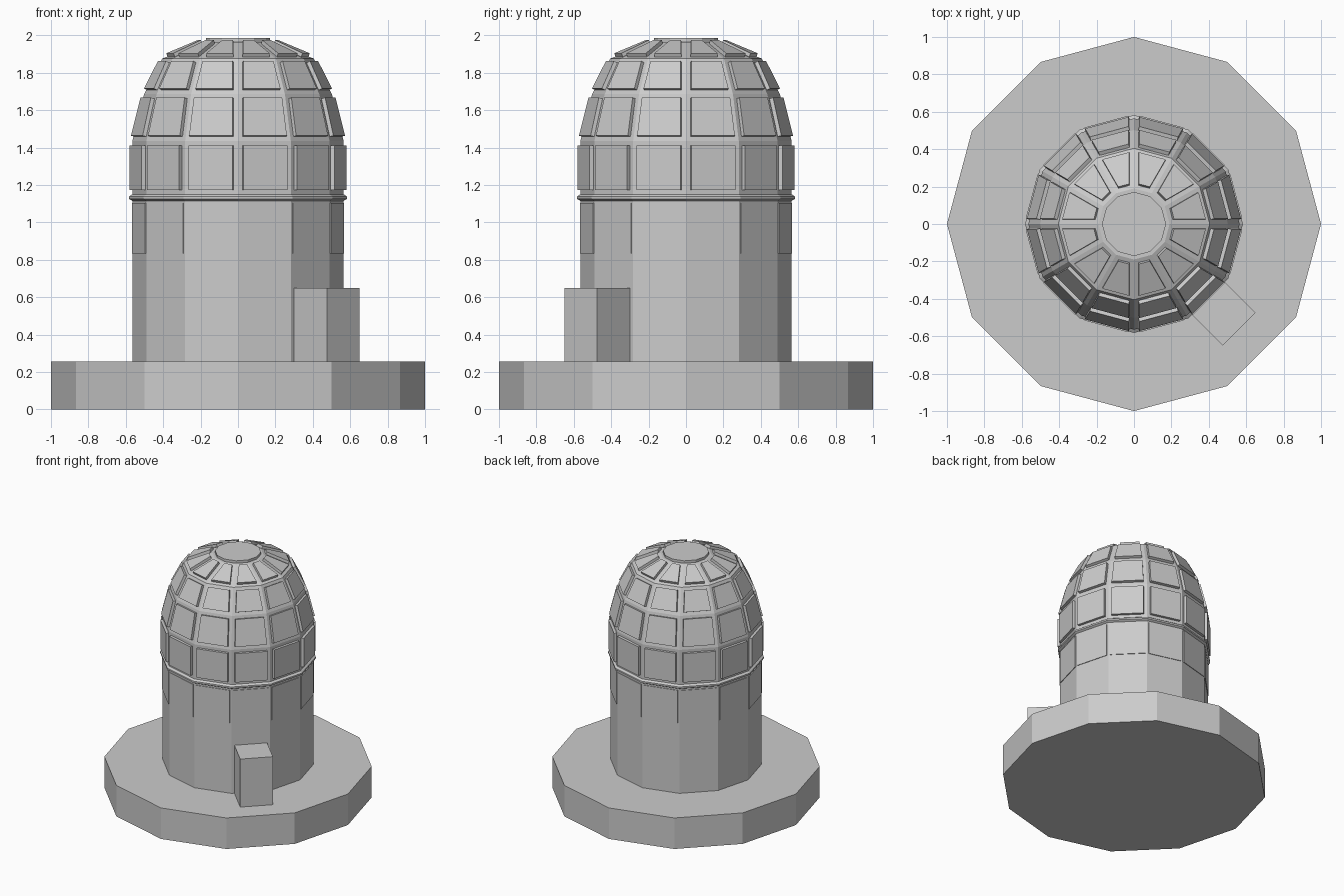
import bpy, bmesh, math

if "Cube" in bpy.data.objects:
    bpy.data.objects.remove(bpy.data.objects["Cube"])

SIDES = 12


def loft(name, profile, panels=None, cap=None):
    """Twelve-sided closed stack of (radius, z) rings.
    panels: {row: (frame margin, raised height)}; cap: same for the top face."""
    bm = bmesh.new()
    rings = []
    for r, z in profile:
        rings.append([bm.verts.new((r * math.cos(2 * math.pi * i / SIDES),
                                    r * math.sin(2 * math.pi * i / SIDES), z))
                      for i in range(SIDES)])
    rows = []
    for a, b in zip(rings, rings[1:]):
        rows.append([bm.faces.new((a[i], a[(i + 1) % SIDES], b[(i + 1) % SIDES], b[i]))
                     for i in range(SIDES)])
    bm.faces.new(rings[0][::-1])
    top = bm.faces.new(rings[-1])
    bm.normal_update()

    def raise_panels(faces, margin, height):
        bmesh.ops.inset_individual(bm, faces=faces, thickness=margin, use_even_offset=True)
        bm.normal_update()
        bmesh.ops.inset_individual(bm, faces=faces, thickness=0.0, depth=height)
        bm.normal_update()

    for row, (margin, height) in (panels or {}).items():
        raise_panels(rows[row], margin, height)
    if cap:
        raise_panels([top], *cap)
    return finish(name, bm)


def finish(name, bm):
    mesh = bpy.data.meshes.new(name)
    bm.to_mesh(mesh)
    bm.free()
    obj = bpy.data.objects.new(name, mesh)
    bpy.context.collection.objects.link(obj)
    return obj


# Wide base slab
loft("base", [(1.0, 0.0), (1.0, 0.255)])

# Tower wall with a row of thin panels under the ring
loft("tower", [(0.565, 0.255), (0.565, 0.82), (0.565, 1.115)], {1: (0.013, 0.005)})

# Raised ring between tower and dome
loft("collar_ring", [(0.565, 1.115), (0.582, 1.125), (0.582, 1.138), (0.565, 1.15)])

# Dome with four rows of raised panels and a raised top cap
loft("dome",
     [(0.565, 1.15), (0.565, 1.435), (0.502, 1.685), (0.405, 1.875), (0.19, 1.965)],
     {row: (0.024, 0.021) for row in range(4)},
     cap=(0.018, 0.02))

# Entrance box set against the front right wall
bm = bmesh.new()
bmesh.ops.create_cube(bm, size=1.0)
bmesh.ops.scale(bm, vec=(0.2475, 0.2475, 0.395), verts=bm.verts)
box = finish("entrance_box", bm)
box.location = (0.475, -0.475, 0.4525)
box.rotation_euler.z = math.radians(45)
